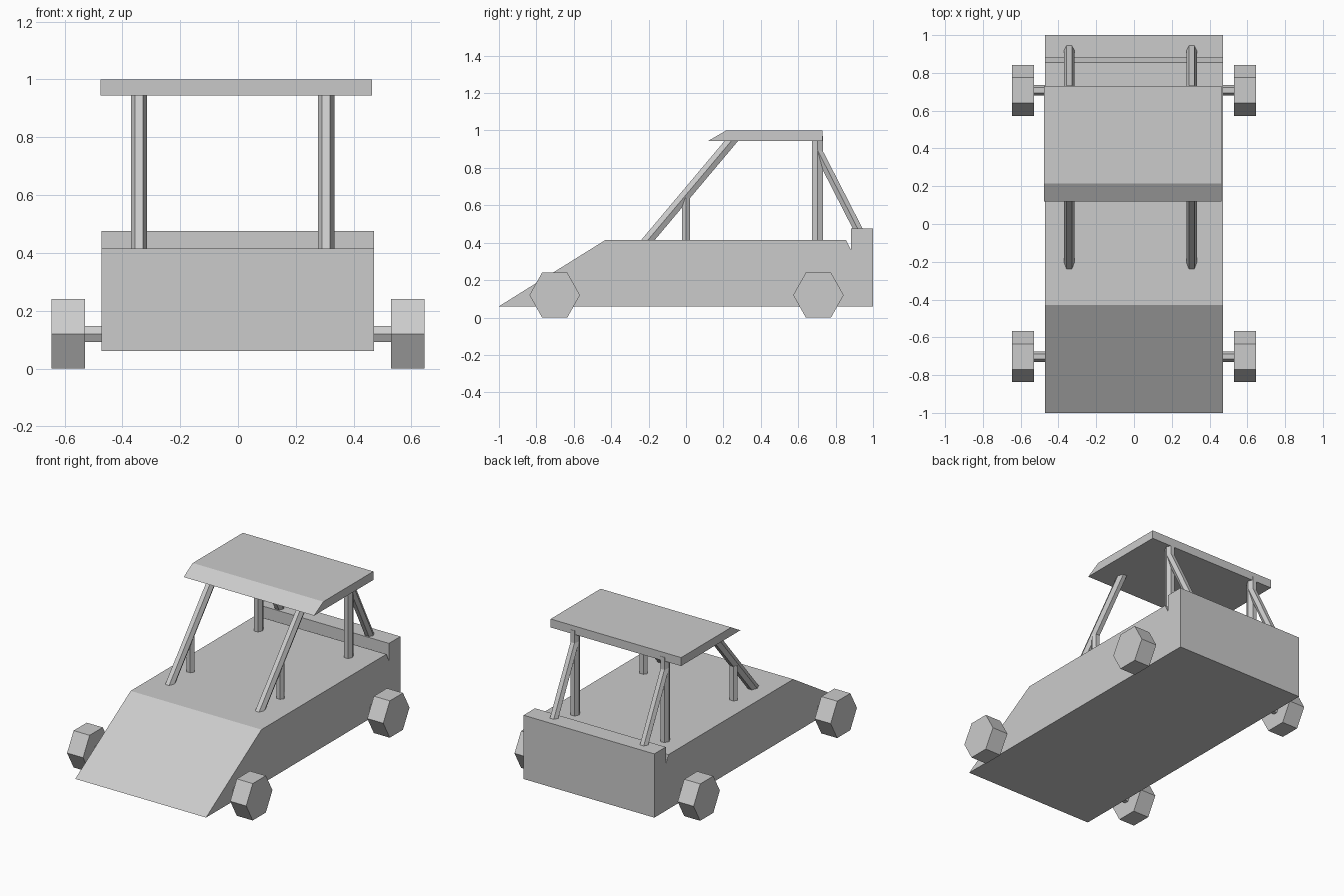
import bpy, bmesh, math
from mathutils import Vector

if "Cube" in bpy.data.objects:
    bpy.data.objects.remove(bpy.data.objects["Cube"])


def finish(name, bm):
    bmesh.ops.recalc_face_normals(bm, faces=bm.faces)
    mesh = bpy.data.meshes.new(name)
    bm.to_mesh(mesh)
    bm.free()
    obj = bpy.data.objects.new(name, mesh)
    bpy.context.collection.objects.link(obj)
    return obj


def side_profile(name, points, x0, x1):
    """Extrude a (y, z) side profile across the width."""
    bm = bmesh.new()
    face = bm.faces.new([bm.verts.new((x0, y, z)) for y, z in points])
    ext = bmesh.ops.extrude_face_region(bm, geom=[face])
    moved = [v for v in ext["geom"] if isinstance(v, bmesh.types.BMVert)]
    bmesh.ops.translate(bm, verts=moved, vec=(x1 - x0, 0, 0))
    return finish(name, bm)


def hex_bar(name, start, end, side, r_side, r_other):
    """Six-sided bar between two points, with corners along the side axis."""
    start, end, u = Vector(start), Vector(end), Vector(side)
    v = (end - start).normalized().cross(u).normalized()
    bm = bmesh.new()
    rings = []
    for c in (start, end):
        rings.append([bm.verts.new(c + u * r_side * math.cos(k * math.pi / 3)
                                   + v * r_other * math.sin(k * math.pi / 3))
                      for k in range(6)])
    a, b = rings
    bm.faces.new(a)
    bm.faces.new(b)
    for k in range(6):
        j = (k + 1) % 6
        bm.faces.new((a[k], a[j], b[j], b[k]))
    return finish(name, bm)


# Wedge-nosed body with a notch and raised tail block
side_profile("body", [(-1, 0.06), (-0.43, 0.415), (0.855, 0.415), (0.882, 0.36),
                      (0.882, 0.475), (1, 0.475), (1, 0.06)], -0.472, 0.47)

# Roof slab with sloped front edge
side_profile("roof", [(0.12, 0.945), (0.215, 1.0), (0.73, 1.0), (0.73, 0.945)],
             -0.476, 0.464)

# Roll cage posts: (name, bottom (y, z), top (y, z), half depth radius)
posts = [
    ("windshield_post", (-0.228, 0.385), (0.26, 0.965), 0.032),
    ("front_support", (0.0, 0.39), (0.0, 0.64), 0.025),
    ("rear_post", (0.703, 0.39), (0.703, 0.97), 0.034),
    ("rear_brace", (0.931, 0.45), (0.703, 0.895), 0.027),
]
for label, x in (("right", -0.343), ("left", 0.305)):
    for name, (y0, z0), (y1, z1), r in posts:
        hex_bar(f"{label}_{name}", (x, y0, z0), (x, y1, z1), (1, 0, 0), 0.028, r)

# Hexagonal wheels on short axle stubs
for end, y in (("front", -0.702), ("rear", 0.708)):
    for label, s in (("right", -1), ("left", 1)):
        hex_bar(f"{end}_{label}_wheel", (s * 0.53, y, 0.12), (s * 0.645, y, 0.12),
                (0, 1, 0), 0.135, 0.12 / math.sin(math.pi / 3))
        hex_bar(f"{end}_{label}_axle", (s * 0.45, y, 0.12), (s * 0.54, y, 0.12),
                (0, 1, 0), 0.028, 0.032)
